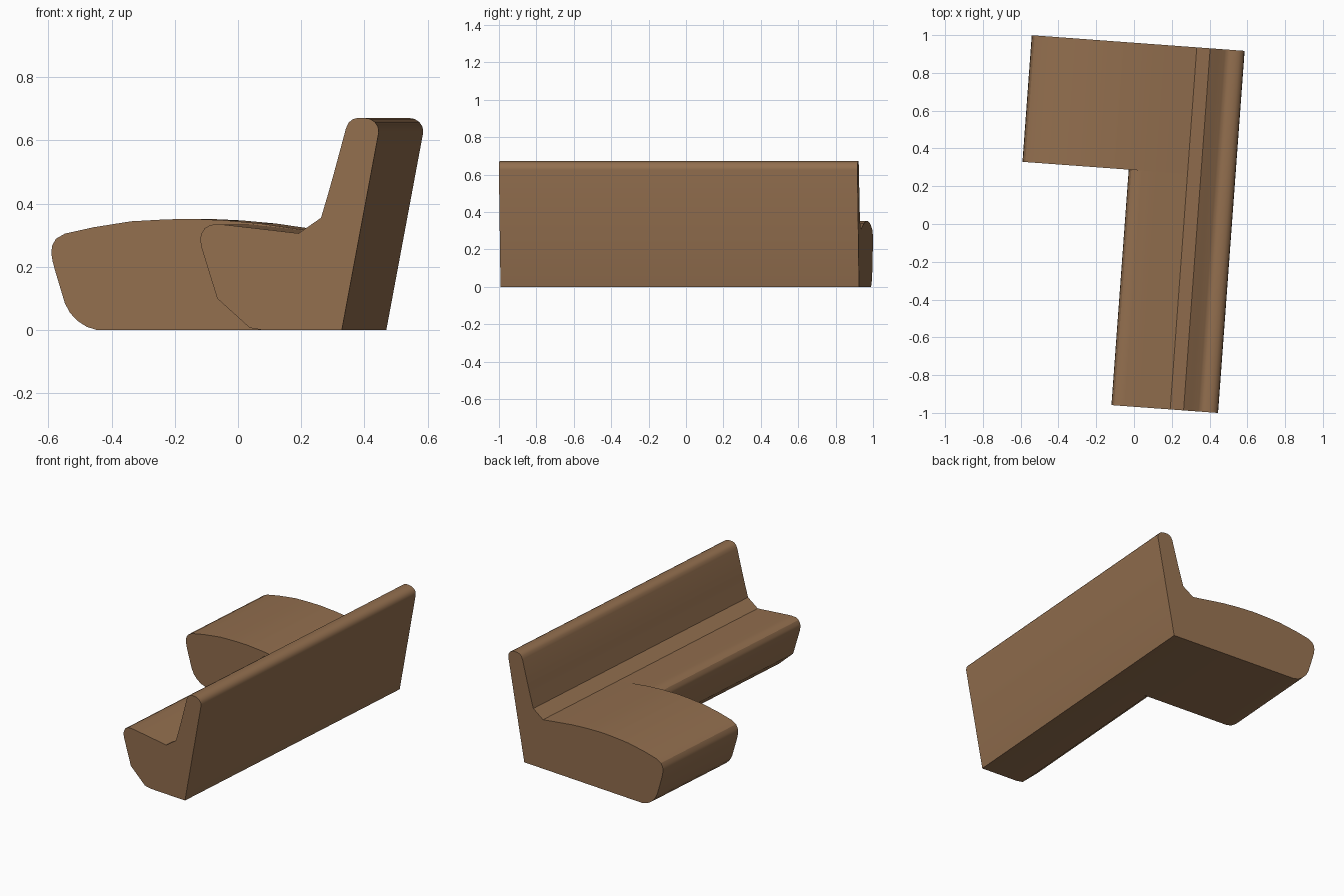
import bpy, bmesh, math

if "Cube" in bpy.data.objects:
    bpy.data.objects.remove(bpy.data.objects["Cube"])

fabric = bpy.data.materials.new("brown fabric")
fabric.diffuse_color = (0.29, 0.158, 0.077, 1)
fabric.use_nodes = True
fabric.node_tree.nodes["Principled BSDF"].inputs["Base Color"].default_value = fabric.diffuse_color

ANGLE = math.radians(4.2)
C, S = math.cos(ANGLE), math.sin(ANGLE)

# backrest outline, from the bottom rear corner up and over to the seat crease
back = [(0.40, 0), (0.517, 0.625), (0.515, 0.643), (0.505, 0.658), (0.489, 0.668),
        (0.47, 0.671), (0.45, 0.671), (0.433, 0.666), (0.421, 0.655), (0.413, 0.637),
        (0.372, 0.485), (0.352, 0.415), (0.334, 0.355), (0.263, 0.306)]

# short seat front, from the crease forward and down
seat_front = [(0.10, 0.325), (0.02, 0.334), (-0.015, 0.333), (-0.035, 0.322),
              (-0.046, 0.303), (-0.049, 0.285), (-0.044, 0.258), (0.005, 0.10),
              (0.108, 0.007), (0.15, 0)]

# long lounge front, from the crease forward and down
lounge_front = [(0.16, 0.321), (0.05, 0.337), (-0.06, 0.347), (-0.17, 0.352),
                (-0.25, 0.35), (-0.36, 0.344), (-0.48, 0.325), (-0.57, 0.305),
                (-0.598, 0.289), (-0.61, 0.268), (-0.613, 0.245), (-0.609, 0.218),
                (-0.60, 0.185), (-0.57, 0.085), (-0.554, 0.055), (-0.53, 0.029),
                (-0.50, 0.01), (-0.467, 0)]


def extrude_profile(name, profile, v0, v1, far_cap=True):
    """Sweep a side outline along the sofa's slightly turned length."""
    bm = bmesh.new()
    rows = [[bm.verts.new((u * C + v * S, -u * S + v * C, z)) for u, z in profile]
            for v in (v0, v1)]
    n = len(profile)
    for i in range(n):
        j = (i + 1) % n
        bm.faces.new((rows[0][i], rows[0][j], rows[1][j], rows[1][i]))
    bm.faces.new(rows[0][::-1])
    if far_cap:
        bm.faces.new(rows[1])
    bmesh.ops.recalc_face_normals(bm, faces=bm.faces)
    mesh = bpy.data.meshes.new(name)
    bm.to_mesh(mesh)
    bm.free()
    mesh.materials.append(fabric)
    obj = bpy.data.objects.new(name, mesh)
    bpy.context.collection.objects.link(obj)
    bpy.ops.object.select_all(action='DESELECT')
    obj.select_set(True)
    bpy.context.view_layer.objects.active = obj
    bpy.ops.object.shade_smooth_by_angle(angle=math.radians(28))
    return obj


# narrow sofa section, open where it meets the lounge
extrude_profile("sofa_section", back + seat_front, -0.965, 0.285, far_cap=False)
# deep lounge section
extrude_profile("lounge_section", back + lounge_front, 0.285, 0.957)
